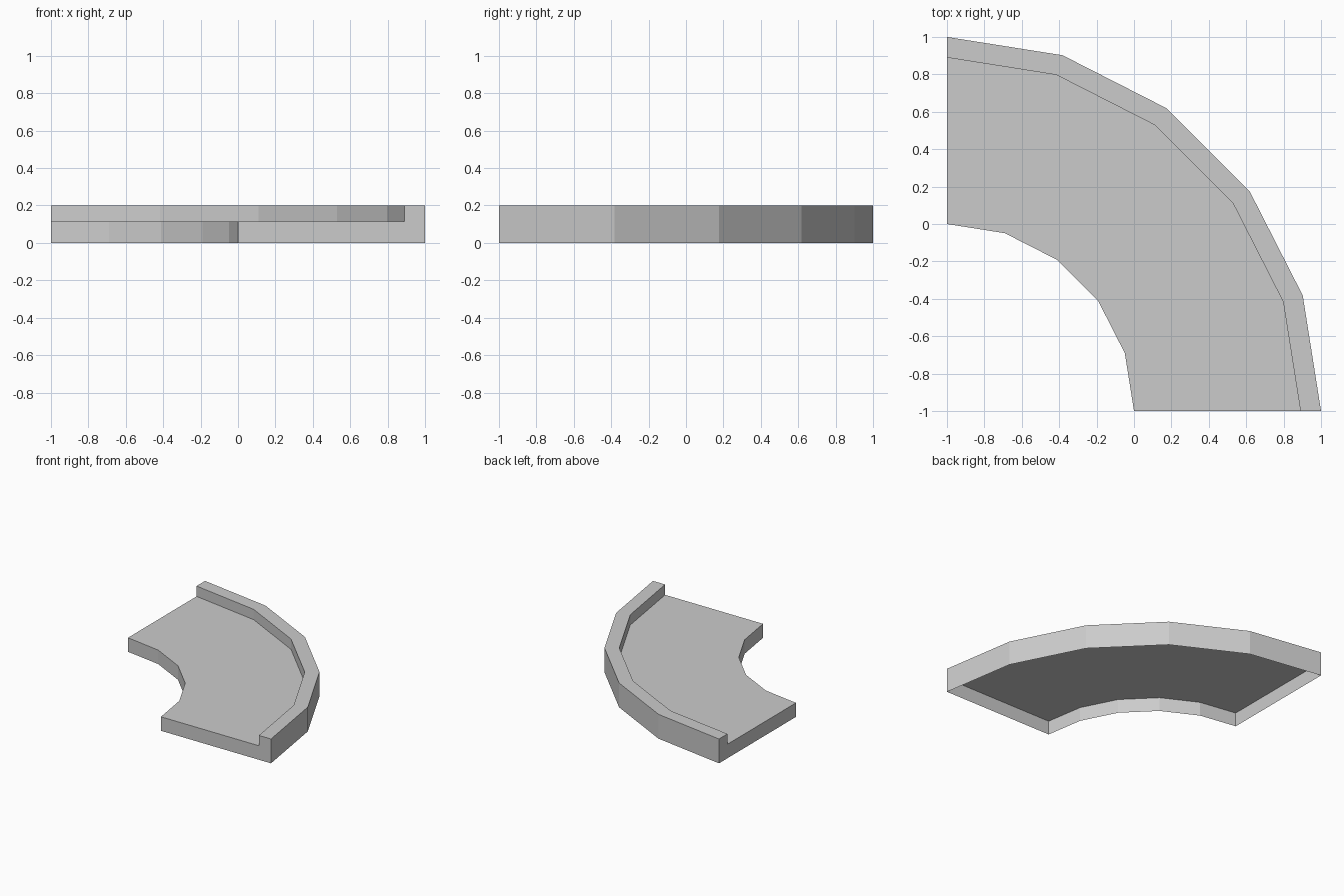
import bpy
import bmesh
from math import cos, sin, pi

cube = bpy.data.objects.get("Cube")
if cube:
    bpy.data.objects.remove(cube, do_unlink=True)

# Plain grey material
grey = bpy.data.materials.new("plain_grey")
grey.use_nodes = True
colour = (0.6, 0.6, 0.6, 1)
grey.diffuse_color = colour
grey.node_tree.nodes["Principled BSDF"].inputs["Base Color"].default_value = colour

# Cross-section as (radius, height): inner wall, deck, raised kerb, outer wall
DECK, TOP = 0.115, 0.2
profile = [(1, 0), (1, DECK), (1.89, DECK), (1.89, TOP), (2, TOP), (2, 0)]
SEGMENTS = 5

# Sweep the section through a quarter turn about the corner; underside stays open
bm = bmesh.new()
rings = []
for i in range(SEGMENTS + 1):
    a = i * pi / 2 / SEGMENTS
    rings.append([bm.verts.new((r * cos(a) - 1, r * sin(a) - 1, z)) for r, z in profile])

for a, b in zip(rings, rings[1:]):
    for j in range(len(profile) - 1):
        bm.faces.new((a[j], a[j + 1], b[j + 1], b[j]))

# End walls
bm.faces.new(rings[0][::-1])
bm.faces.new(rings[-1])

mesh = bpy.data.meshes.new("curved_corner_slab")
bm.to_mesh(mesh)
bm.free()
mesh.materials.append(grey)
slab = bpy.data.objects.new("curved_corner_slab", mesh)
bpy.context.collection.objects.link(slab)
